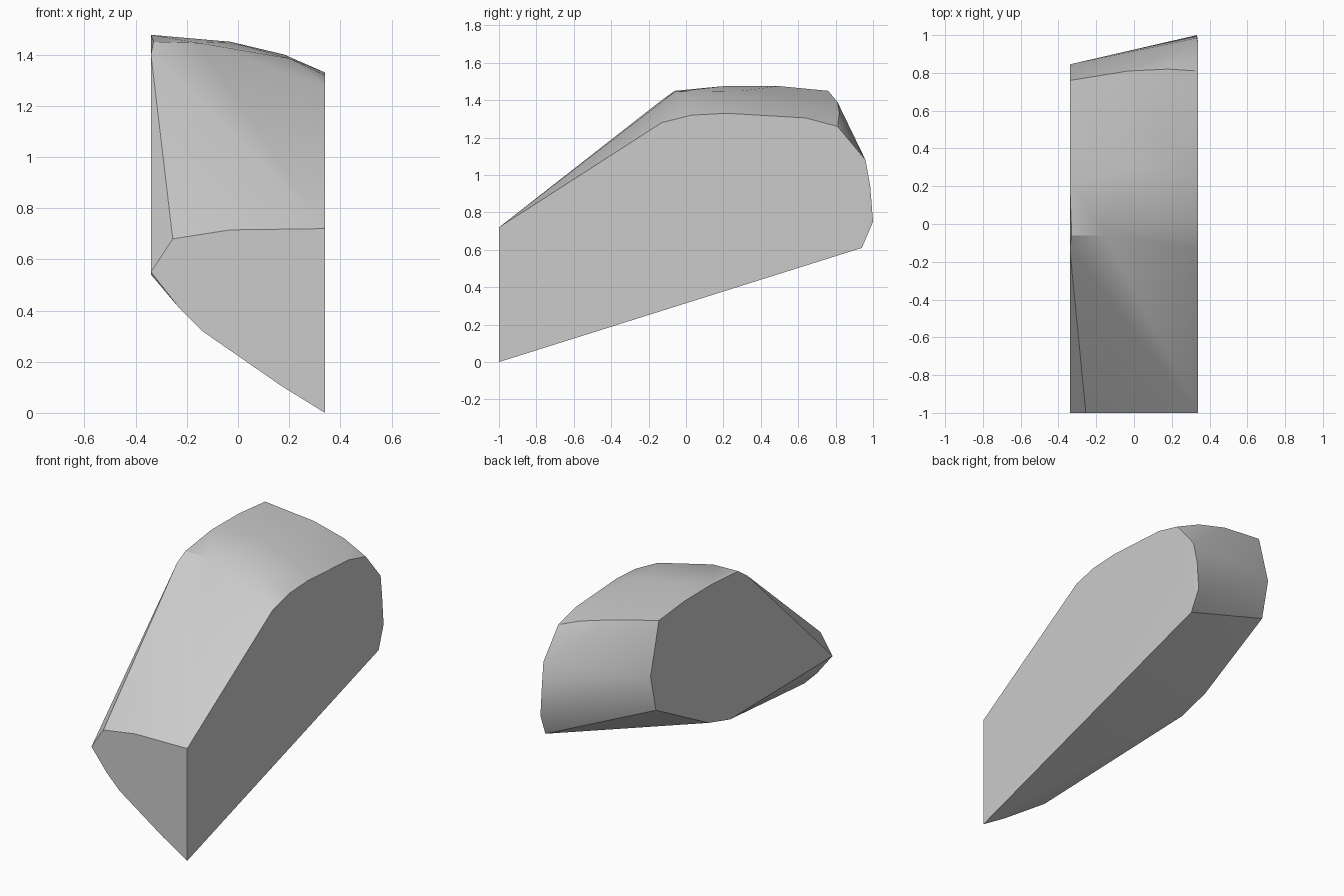
import bpy
import bmesh
import math

cube = bpy.data.objects.get("Cube")
if cube:
    bpy.data.objects.remove(cube, do_unlink=True)

HALF_WIDTH = 0.34
FRONT = -1.0

# Flat left side, as (y, z)
left_side = [(-0.13, 1.28), (0.03, 1.32), (0.22, 1.33), (0.64, 1.305),
             (0.81, 1.26), (0.96, 1.08), (0.94, 0.61)]
# Flat right side, as (y, z)
right_side = [(-0.13, 1.4), (0.22, 1.477), (0.5, 1.475), (0.76, 1.45),
              (0.845, 1.12), (0.79, 0.885), (0.255, 0.6), (0.04, 0.54)]
# Flat front end, as (x, z)
front_end = [(0.34, 0), (0.34, 0.72), (-0.03, 0.715), (-0.255, 0.68),
             (-0.34, 0.55), (-0.23, 0.41), (-0.14, 0.32), (0.17, 0.105)]
# Rounded crown between the two sides, as (x, y, z)
crown = [(-0.33, -0.06, 1.45), (-0.15, -0.06, 1.445), (0.2, 0, 1.385),
         (-0.03, 0.3, 1.45), (0.18, 0.3, 1.4),
         (-0.03, 0.81, 1.39), (0.18, 0.82, 1.33)]
# Slight bulge down the back edge
back_bulge = [(0.333, 1.0, 0.75), (0.333, 0.985, 0.94)]


def wrap_points(name, points, material):
    """Wrap a tight convex skin around the points and shade it smoothly."""
    bm = bmesh.new()
    for point in points:
        bm.verts.new(point)
    hull = bmesh.ops.convex_hull(bm, input=bm.verts)
    loose = {g for key in ("geom_interior", "geom_unused") for g in hull[key]
             if isinstance(g, bmesh.types.BMVert)}
    bmesh.ops.delete(bm, geom=list(loose), context="VERTS")
    # Join the flat sides into single faces
    bmesh.ops.dissolve_limit(bm, angle_limit=math.radians(1),
                             verts=bm.verts, edges=bm.edges)
    bmesh.ops.recalc_face_normals(bm, faces=bm.faces)
    mesh = bpy.data.meshes.new(name)
    bm.to_mesh(mesh)
    bm.free()
    mesh.materials.append(material)
    obj = bpy.data.objects.new(name, mesh)
    bpy.context.collection.objects.link(obj)
    bpy.ops.object.select_all(action="DESELECT")
    obj.select_set(True)
    bpy.context.view_layer.objects.active = obj
    bpy.ops.object.shade_smooth_by_angle(angle=math.radians(30))
    return obj


def make_material(name, colour):
    material = bpy.data.materials.new(name)
    material.use_nodes = True
    material.diffuse_color = colour
    material.node_tree.nodes["Principled BSDF"].inputs["Base Color"].default_value = colour
    return material


stone = make_material("light_grey", (0.6, 0.6, 0.6, 1))
points = [(HALF_WIDTH, y, z) for y, z in left_side]
points += [(-HALF_WIDTH, y, z) for y, z in right_side]
points += [(x, FRONT, z) for x, z in front_end]
wrap_points("wedge_block", points + crown + back_bulge, stone)
